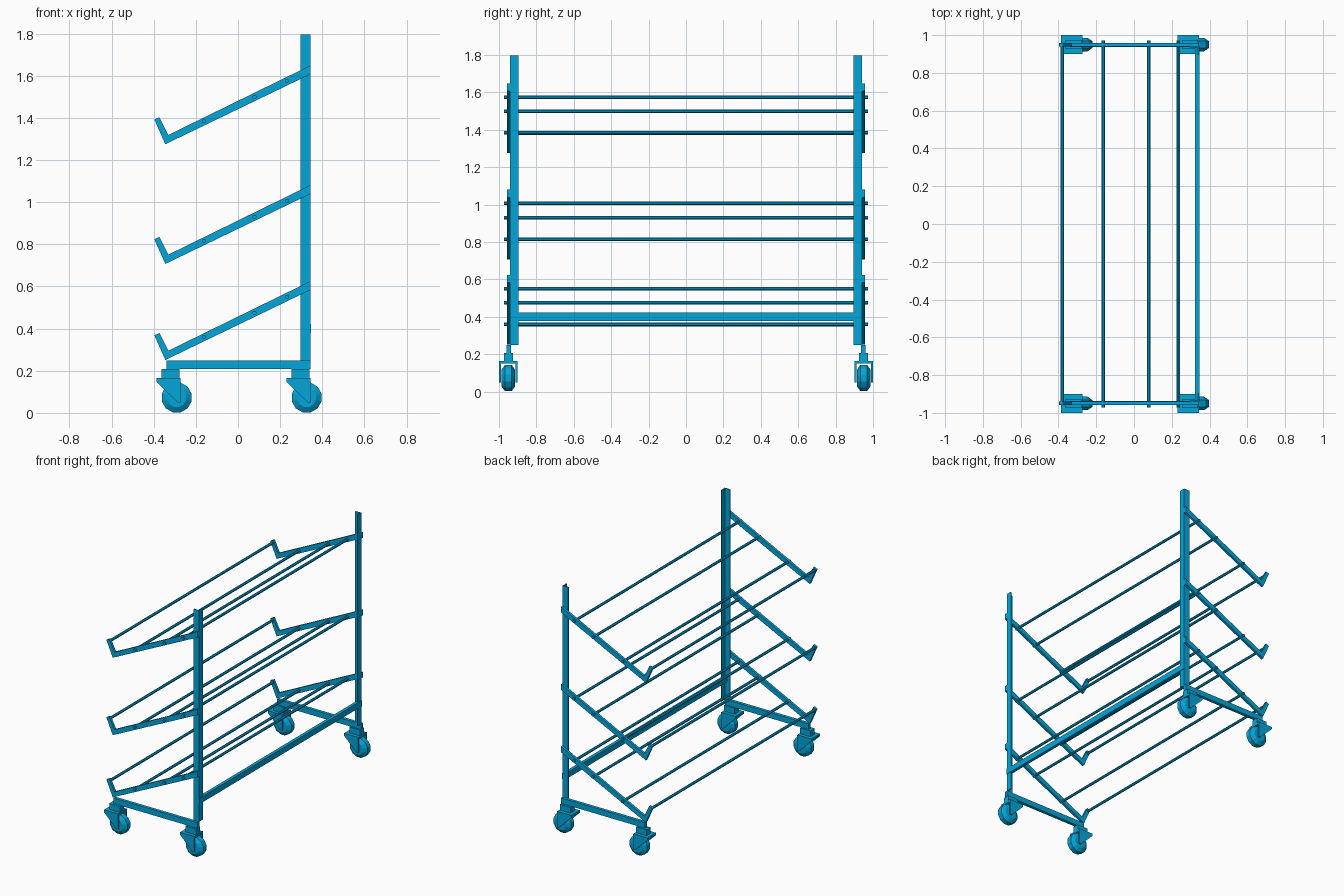
import bpy
import bmesh
from math import cos, sin, pi

old = bpy.data.objects.get("Cube")
if old:
    bpy.data.objects.remove(old)

paint = bpy.data.materials.new("rack blue")
paint.use_nodes = True
BLUE = (0.001, 0.38, 0.7, 1)
paint.diffuse_color = BLUE
paint.node_tree.nodes["Principled BSDF"].inputs["Base Color"].default_value = BLUE


def finish(name, bm):
    bmesh.ops.recalc_face_normals(bm, faces=bm.faces)
    mesh = bpy.data.meshes.new(name)
    bm.to_mesh(mesh)
    bm.free()
    mesh.materials.append(paint)
    obj = bpy.data.objects.new(name, mesh)
    bpy.context.collection.objects.link(obj)
    return obj


def extrude(name, start, end):
    """Close two matching outlines into a solid."""
    bm = bmesh.new()
    near = [bm.verts.new(p) for p in start]
    far = [bm.verts.new(p) for p in end]
    bm.faces.new(near)
    bm.faces.new(far)
    n = len(near)
    for i in range(n):
        j = (i + 1) % n
        bm.faces.new((near[i], near[j], far[j], far[i]))
    return finish(name, bm)


def prism(name, profile, y0, y1):
    """Extrude an x-z outline along y."""
    return extrude(name, [(x, y0, z) for x, z in profile],
                   [(x, y1, z) for x, z in profile])


def column(name, profile, z0, z1):
    """Extrude an x-y outline along z."""
    return extrude(name, [(x, y, z0) for x, y in profile],
                   [(x, y, z1) for x, y in profile])


def box(name, x0, x1, y0, y1, z0, z1):
    return prism(name, [(x0, z0), (x1, z0), (x1, z1), (x0, z1)], y0, y1)


def circle(x, z, r, sides):
    return [(x + r * cos(2 * pi * (i + 0.5) / sides),
             z + r * sin(2 * pi * (i + 0.5) / sides)) for i in range(sides)]


def wheel(name, x, y, z, sides=12):
    """Lathe hub, rim and chamfered tread round the axle."""
    half = [(0.036, 0.046), (0.028, 0.058), (0.018, 0.073)]
    outline = [(-w, r) for w, r in half] + [(w, r) for w, r in reversed(half)]
    bm = bmesh.new()
    rings = [[bm.verts.new((px, y + w, pz)) for px, pz in circle(x, z, r, sides)]
             for w, r in outline]
    for a, b in zip(rings, rings[1:]):
        for i in range(sides):
            j = (i + 1) % sides
            bm.faces.new((a[i], a[j], b[j], b[i]))
    bm.faces.new(rings[0])
    bm.faces.new(rings[-1])
    return finish(name, bm)


def caster(name, x, y):
    """Swivel block, forked bracket and trailing wheel."""
    box(name + "_swivel", x - 0.04, x + 0.045, y - 0.024, y + 0.024, 0.165, 0.208)
    box(name + "_fork_top", x - 0.065, x + 0.05, y - 0.05, y + 0.05, 0.15, 0.165)
    cheek = [(x - 0.065, 0.165), (x - 0.065, 0.148), (x + 0.035, 0.05),
             (x + 0.05, 0.05), (x + 0.05, 0.165)]
    for s in (-1, 1):
        prism(name + "_fork_cheek", cheek, y + s * 0.05, y + s * 0.039)
    wheel(name + "_wheel", x + 0.031, y, 0.073)


TIERS = (0, -0.568, -1.024)
ARM = [(0.343, 1.607), (0.343, 1.649), (-0.331, 1.319), (-0.373, 1.403),
       (-0.397, 1.392), (-0.345, 1.275)]
# Angle section: one leg facing left, the other facing outward
ANGLE = [(0.343, 0.895), (0.343, 0.94), (0.297, 0.94), (0.297, 0.934),
         (0.337, 0.934), (0.337, 0.895)]

# End frames
for side, s in (("front", -1), ("back", 1)):
    column(side + "_post", [(x, s * y) for x, y in ANGLE], 0.249, 1.797)
    box(side + "_base_rail", -0.34, 0.343, s * 0.936, s * 0.959, 0.208, 0.249)
    for drop in TIERS:
        prism(side + "_shelf_arm", [(x, z + drop) for x, z in ARM],
              s * 0.94, s * 0.958)
    for end, x in (("right", -0.322), ("left", 0.295)):
        caster(side + "_" + end + "_caster", x, s * 0.95)

# Long rods of each sloping shelf
for drop in TIERS:
    for x, z in ((0.233, 1.575), (0.078, 1.499), (-0.162, 1.384)):
        prism("shelf_rod", circle(x, z + drop, 0.01, 8), -0.972, 0.972)
    prism("lip_rod", circle(-0.38, 1.382 + drop, 0.01, 8), -0.957, 0.957)

# Lower beam joining the posts
box("cross_beam", 0.323, 0.346, -0.941, 0.941, 0.379, 0.422)
